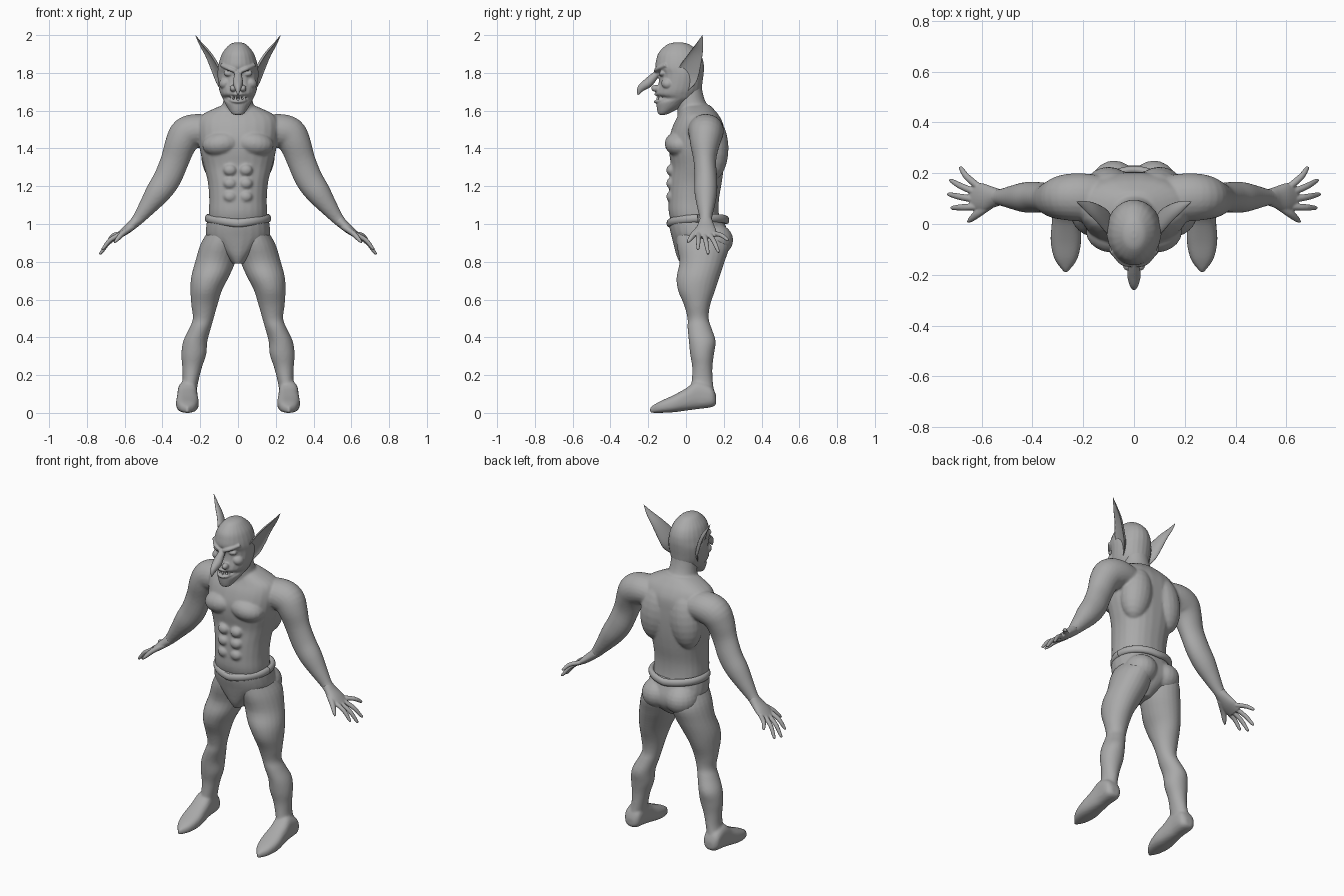
import bpy, bmesh, math
from mathutils import Vector, Matrix

skin = bpy.data.materials.new("plain_grey")
skin.diffuse_color = (0.4, 0.4, 0.4, 1)
X, Y, Z = Vector((1, 0, 0)), Vector((0, 1, 0)), Vector((0, 0, 1))


def spline(rows, k=4):
    """Smoothly interpolate rows of numbers."""
    out = []
    for i in range(len(rows) - 1):
        p0, p1 = rows[max(i - 1, 0)], rows[i]
        p2, p3 = rows[i + 1], rows[min(i + 2, len(rows) - 1)]
        for j in range(k):
            t = j / k
            out.append([0.5 * (2 * b + (c - a) * t + (2 * a - 5 * b + 4 * c - d) * t * t
                               + (3 * b - a - 3 * c + d) * t ** 3)
                        for a, b, c, d in zip(p0, p1, p2, p3)])
    return out + [list(rows[-1])]


def loft(bm, rows, side=Y, axis=None, p=2.0, n=24, cup=False):
    """Skin rings (x, y, z, a, b): b runs along side, a across it."""
    rows, loops = spline(rows), []
    for i, r in enumerate(rows):
        c = Vector(r[:3])
        t = axis or (Vector(rows[min(i + 1, len(rows) - 1)][:3])
                     - Vector(rows[max(i - 1, 0)][:3])).normalized()
        u = side.cross(t).normalized()
        v = t.cross(u).normalized()
        loop = []
        for j in range(n):
            ang = 2 * math.pi * (j + 0.5) / n
            ca, sa = math.cos(ang), math.sin(ang)
            du = math.copysign(abs(ca) ** (2 / p), ca)
            dv = math.copysign(abs(sa) ** (2 / p), sa)
            if cup and du > 0:
                du *= -0.45
            loop.append(bm.verts.new(c + u * du * max(r[3], .001) + v * dv * max(r[4], .001)))
        loops.append(loop)
    for a, b in zip(loops, loops[1:]):
        for j in range(n):
            bm.faces.new((a[j], a[(j + 1) % n], b[(j + 1) % n], b[j]))
    bm.faces.new(loops[0][::-1])
    bm.faces.new(loops[-1])


def stack(bm, rows, p=2.0):
    """Horizontal rings (z, centre x, half width, front y, back y)."""
    loft(bm, [(x, (f + b) / 2, z, w, (b - f) / 2) for z, x, w, f, b in rows], Y, Z, p)


def ball(bm, loc, size, tilt=0):
    m = Matrix.Translation(loc) @ Matrix.Rotation(tilt, 4, 'Y') @ Matrix.Diagonal((*size, 1))
    bmesh.ops.create_uvsphere(bm, u_segments=20, v_segments=12, radius=1, matrix=m)


def mirror(bm):
    g = bmesh.ops.duplicate(bm, geom=bm.verts[:] + bm.edges[:] + bm.faces[:])["geom"]
    for v in g:
        if isinstance(v, bmesh.types.BMVert):
            v.co.x *= -1


def finish(name, bm, voxel=0, smooth=0):
    bmesh.ops.recalc_face_normals(bm, faces=bm.faces[:])
    me = bpy.data.meshes.new(name)
    bm.to_mesh(me)
    bm.free()
    me.materials.append(skin)
    me.shade_smooth()
    ob = bpy.data.objects.new(name, me)
    bpy.context.collection.objects.link(ob)
    if voxel:
        m = ob.modifiers.new("fuse", 'REMESH')
        m.mode, m.voxel_size, m.use_smooth_shade = 'VOXEL', voxel, True
        s = ob.modifiers.new("soften", 'SMOOTH')
        s.factor, s.iterations = 0.5, smooth


# Body: arms, legs, feet, muscles, torso, neck fused together
bm = bmesh.new()
loft(bm, [(.13, .10, 1.49, .08, .09), (.21, .105, 1.495, .088, .095), (.27, .105, 1.475, .093, .09),
          (.305, .10, 1.42, .083, .078), (.335, .10, 1.335, .075, .06), (.375, .105, 1.24, .073, .06),
          (.425, .105, 1.165, .066, .06), (.48, .105, 1.09, .048, .046),
          (.53, .105, 1.025, .032, .032), (.56, .105, .995, .026, .04)])
stack(bm, [(.96, .08, .08, -.05, .2), (.89, .095, .105, -.05, .23), (.8, .12, .107, -.035, .205),
           (.72, .148, .1, -.05, .178), (.65, .168, .084, -.043, .155), (.57, .178, .069, -.01, .128),
           (.5, .184, .055, .008, .12), (.45, .2, .057, .008, .135), (.38, .226, .064, .015, .157),
           (.31, .234, .066, .022, .148), (.24, .243, .052, .033, .14), (.17, .252, .043, .03, .142),
           (.1, .267, .046, .02, .15), (.05, .27, .045, .02, .15)])
loft(bm, [(.268, y, (lo + hi) / 2, a, (hi - lo) / 2) for y, lo, hi, a in
          [(.16, .045, .09, .025), (.135, .03, .14, .05), (.06, .02, .17, .052), (0, .012, .13, .056),
           (-.07, .003, .092, .06), (-.14, 0, .06, .044), (-.19, 0, .03, .006)]], Z, -Y, 2.6)
ball(bm, (.085, -.03, 1.425), (.105, .083, .068), .15)    # chest
ball(bm, (.1, .14, 1.4), (.095, .085, .17), -.12)         # back
for z in (1.285, 1.215, 1.145):                           # stomach
    ball(bm, (.042, -.075, z), (.036, .03, .031))
mirror(bm)
stack(bm, [(.96, 0, .15, -.06, .19), (1.05, 0, .155, -.09, .175), (1.13, 0, .153, -.092, .175),
           (1.22, 0, .16, -.088, .19), (1.3, 0, .18, -.08, .2), (1.38, 0, .2, -.09, .205),
           (1.45, 0, .21, -.09, .205), (1.52, 0, .215, -.07, .2), (1.57, 0, .2, -.045, .178),
           (1.605, 0, .14, -.03, .15), (1.63, 0, .08, -.02, .125)], 2.3)
stack(bm, [(1.5, 0, .11, -.05, .19), (1.58, 0, .095, -.045, .155), (1.64, 0, .08, -.05, .108),
           (1.7, 0, .074, -.05, .088), (1.76, 0, .07, -.05, .08)])
finish("body", bm, .007, 5)

# Hands: palm, four fingers and a thumb
bm = bmesh.new()
loft(bm, [(.53, .105, 1.025, .03, .032), (.56, .105, .995, .026, .043),
          (.6, .105, .962, .022, .056), (.64, .11, .93, .012, .05)])
for i, tip in enumerate([(.722, .063, .865), (.735, .118, .84), (.727, .174, .85), (.687, .225, .915)]):
    a, b = Vector((.615, .068 + .027 * i, .95)), Vector(tip)
    m = a.lerp(b, .5) + Vector((.008, 0, .008))
    loft(bm, [(*a, .013, .014), (*m, .012, .013), (*a.lerp(b, .9), .009, .009), (*b, .004, .004)], n=12)
loft(bm, [(.56, .085, .985, .018, .022), (.61, .045, .95, .015, .017),
          (.64, .02, .918, .011, .012), (.655, .007, .9, .004, .004)], n=12)
mirror(bm)
finish("hands", bm, .004, 2)

# Head: skull and jaw, with brows, eyes, cheeks and nostrils
bm = bmesh.new()
loft(bm, [(.012, -.158, 1.808, .012, .01), (.045, -.15, 1.822, .013, .012),
          (.088, -.105, 1.842, .01, .01)], Z, n=12)
ball(bm, (.053, -.125, 1.795), (.024, .018, .014), -.2)
ball(bm, (.066, -.095, 1.745), (.035, .036, .03), .5)
ball(bm, (.026, -.16, 1.718), (.018, .024, .018))
for s in (.012, .034):                                    # teeth
    ball(bm, (s, -.155 + s * .5, 1.664), (.007, .008, .014))
mirror(bm)
stack(bm, [(1.962, 0, .012, -.055, -.025), (1.95, 0, .045, -.1, .02), (1.91, 0, .08, -.143, .068),
           (1.87, 0, .097, -.158, .09), (1.83, 0, .106, -.162, .096), (1.795, 0, .109, -.143, .094),
           (1.75, 0, .106, -.145, .088), (1.71, 0, .1, -.158, .082), (1.685, 0, .092, -.16, .07),
           (1.665, 0, .082, -.13, .05), (1.645, 0, .072, -.155, .02), (1.615, 0, .055, -.155, -.03),
           (1.585, 0, .033, -.148, -.09), (1.578, 0, .015, -.14, -.11)])
loft(bm, [(0, -.135, 1.815, .012, .016), (0, -.165, 1.785, .02, .021), (0, -.2, 1.748, .026, .027),
          (0, -.232, 1.725, .022, .02), (0, -.247, 1.705, .015, .012), (0, -.255, 1.68, .003, .003)], X, n=16)
for z, y in ((1.687, -.158), (1.648, -.16)):              # lips
    loft(bm, [(-.055, y + .06, z + .014, .008, .006), (-.03, y + .018, z + .003, .01, .008),
              (0, y, z, .011, .008), (.03, y + .018, z + .003, .01, .008),
              (.055, y + .06, z + .014, .008, .006)], Z, n=12)
finish("head", bm, .0045, 2)

# Ears: long cupped points
bm = bmesh.new()
loft(bm, [(.085, -.01, 1.71, .012, .022), (.1, -.002, 1.755, .024, .052), (.12, .014, 1.805, .03, .058),
          (.162, .05, 1.89, .024, .038), (.2, .073, 1.95, .013, .019), (.226, .087, 2.0, .001, .001)],
     Vector((.35, 1, 0)).normalized(), cup=True)
mirror(bm)
finish("ears", bm)

# Briefs: pelvis wedge and buttocks
bm = bmesh.new()
ball(bm, (.078, .15, .915), (.095, .1, .088))
mirror(bm)
stack(bm, [(1.03, 0, .162, -.093, .195), (.98, 0, .17, -.088, .215), (.93, 0, .168, -.076, .23),
           (.88, 0, .125, -.064, .225), (.83, 0, .07, -.05, .19), (.79, 0, .03, -.03, .13)], 2.2)
finish("briefs", bm, .007, 4)

# Belt: rolled waistband dipping at the front
bm = bmesh.new()
loft(bm, [(.16 * math.cos(t), .063 + .15 * math.sin(t),
           1.012 + .018 * abs(math.cos(t)) + .008 * math.sin(t), .016, .022)
          for t in [i * math.pi / 12 for i in range(25)]], Z, n=12)
finish("waistband", bm)
